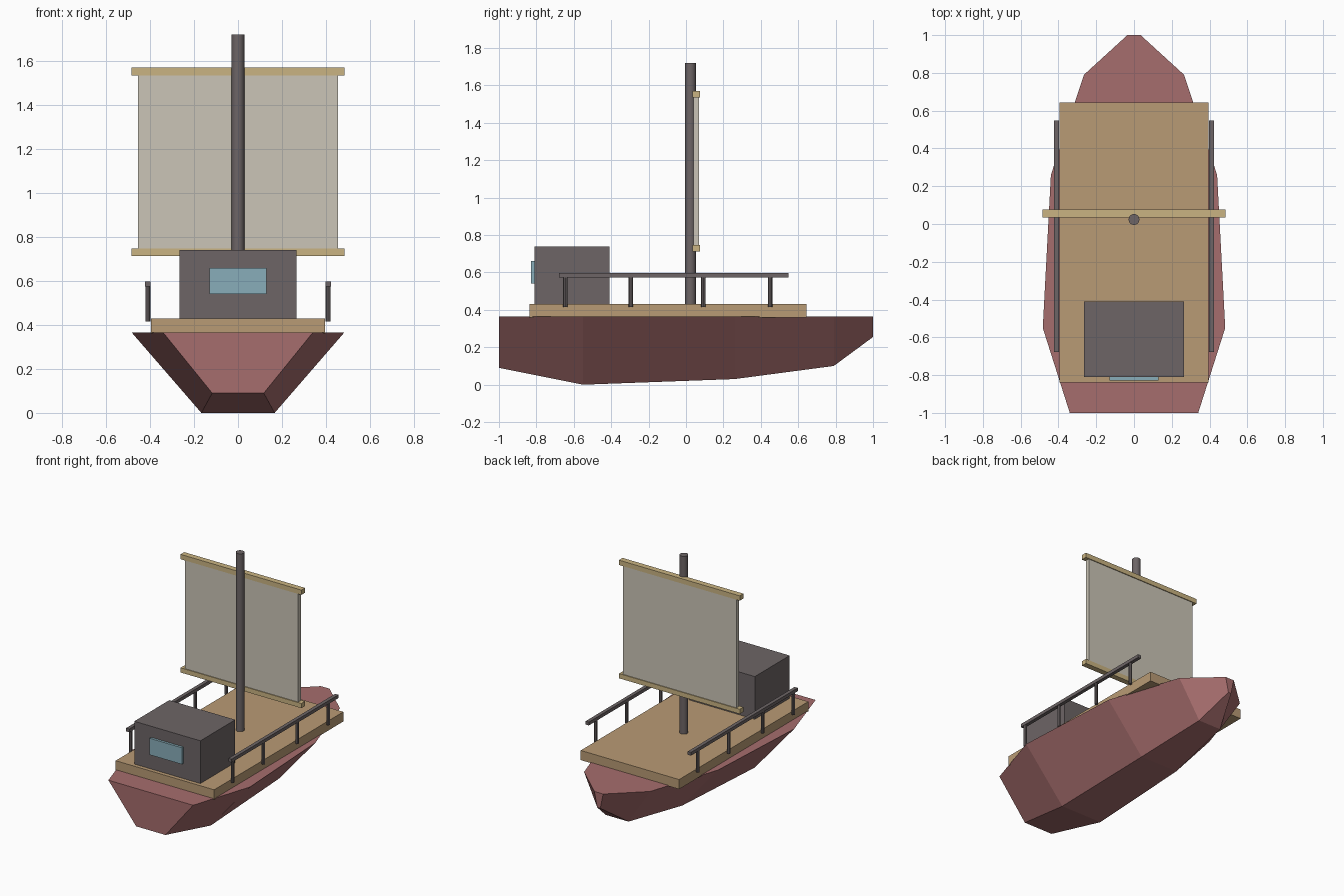
import bpy, bmesh

if "Cube" in bpy.data.objects:
    bpy.data.objects.remove(bpy.data.objects["Cube"])


def material(name, rgb):
    # sRGB 0-255 to linear
    lin = [(c / 255 / 12.92) if c < 11 else ((c / 255 + 0.055) / 1.055) ** 2.4 for c in rgb]
    m = bpy.data.materials.new(name)
    m.diffuse_color = (*lin, 1)
    m.use_nodes = True
    m.node_tree.nodes["Principled BSDF"].inputs["Base Color"].default_value = m.diffuse_color
    return m


RED = material("hull red", (166, 109, 109))
WOOD = material("deck wood", (185, 155, 117))
GREY = material("dark grey", (109, 101, 102))
SPAR = material("spar yellow", (202, 180, 130))
SAIL = material("sail canvas", (203, 197, 183))
GLASS = material("window blue", (137, 174, 186))


def finish(name, bm, mat):
    bmesh.ops.recalc_face_normals(bm, faces=bm.faces)
    me = bpy.data.meshes.new(name)
    bm.to_mesh(me)
    bm.free()
    me.materials.append(mat)
    ob = bpy.data.objects.new(name, me)
    bpy.context.collection.objects.link(ob)
    return ob


def box(name, mat, x, y, z):
    """Box from (min, max) pairs."""
    bm = bmesh.new()
    bmesh.ops.create_cube(bm, size=1)
    for v in bm.verts:
        v.co = [(a + b) / 2 + c * (b - a) for (a, b), c in zip((x, y, z), v.co)]
    return finish(name, bm, mat)


def post(name, mat, x, y, z0, z1, radius, sides):
    bm = bmesh.new()
    bmesh.ops.create_cone(bm, cap_ends=True, segments=sides, radius1=radius,
                          radius2=radius, depth=z1 - z0)
    bmesh.ops.translate(bm, verts=bm.verts, vec=(x, y, (z0 + z1) / 2))
    ob = finish(name, bm, mat)
    for p in ob.data.polygons:
        p.use_smooth = sides > 8 and abs(p.normal.z) < 0.5
    return ob


# Hull: trapezoid sections lofted from end to end (y, half beam, keel height)
stations = [(-1, 0.34, 0.09), (-0.55, 0.483, 0.0), (0.26, 0.44, 0.03),
            (0.79, 0.265, 0.10), (1, 0.035, 0.255)]
bm = bmesh.new()
rings = []
for y, w, z in stations:
    pts = [(-w, y, 0.365), (w, y, 0.365), (w * 0.345, y, z), (-w * 0.345, y, z)]
    rings.append([bm.verts.new(p) for p in pts])
for a, b in zip(rings, rings[1:]):
    for i in range(4):
        j = (i + 1) % 4
        bm.faces.new((a[i], a[j], b[j], b[i]))
bm.faces.new(rings[0])
bm.faces.new(rings[-1])
finish("hull", bm, RED)

# Deck and cabin
box("deck", WOOD, (-0.395, 0.395), (-0.838, 0.643), (0.36, 0.43))
box("cabin", GREY, (-0.265, 0.265), (-0.81, -0.41), (0.425, 0.74))
box("window", GLASS, (-0.13, 0.13), (-0.828, -0.808), (0.54, 0.66))

# Mast, sail and spars
post("mast", GREY, 0, 0.024, 0.42, 1.72, 0.029, 16)
box("sail", SAIL, (-0.455, 0.455), (0.04, 0.07), (0.735, 1.545))
for name, z0, z1 in (("lower_spar", 0.713, 0.747), ("upper_spar", 1.535, 1.57)):
    box(name, SPAR, (-0.485, 0.485), (0.034, 0.076), (z0, z1))

# Side railings
for side, s in (("left", -1), ("right", 1)):
    x = s * 0.41
    box(side + "_rail", GREY, (x - 0.013, x + 0.013), (-0.678, 0.547), (0.574, 0.598))
    for i, y in enumerate((-0.645, -0.295, 0.093, 0.45)):
        post(f"{side}_rail_post_{i + 1}", GREY, x, y, 0.415, 0.58, 0.0115, 8)
